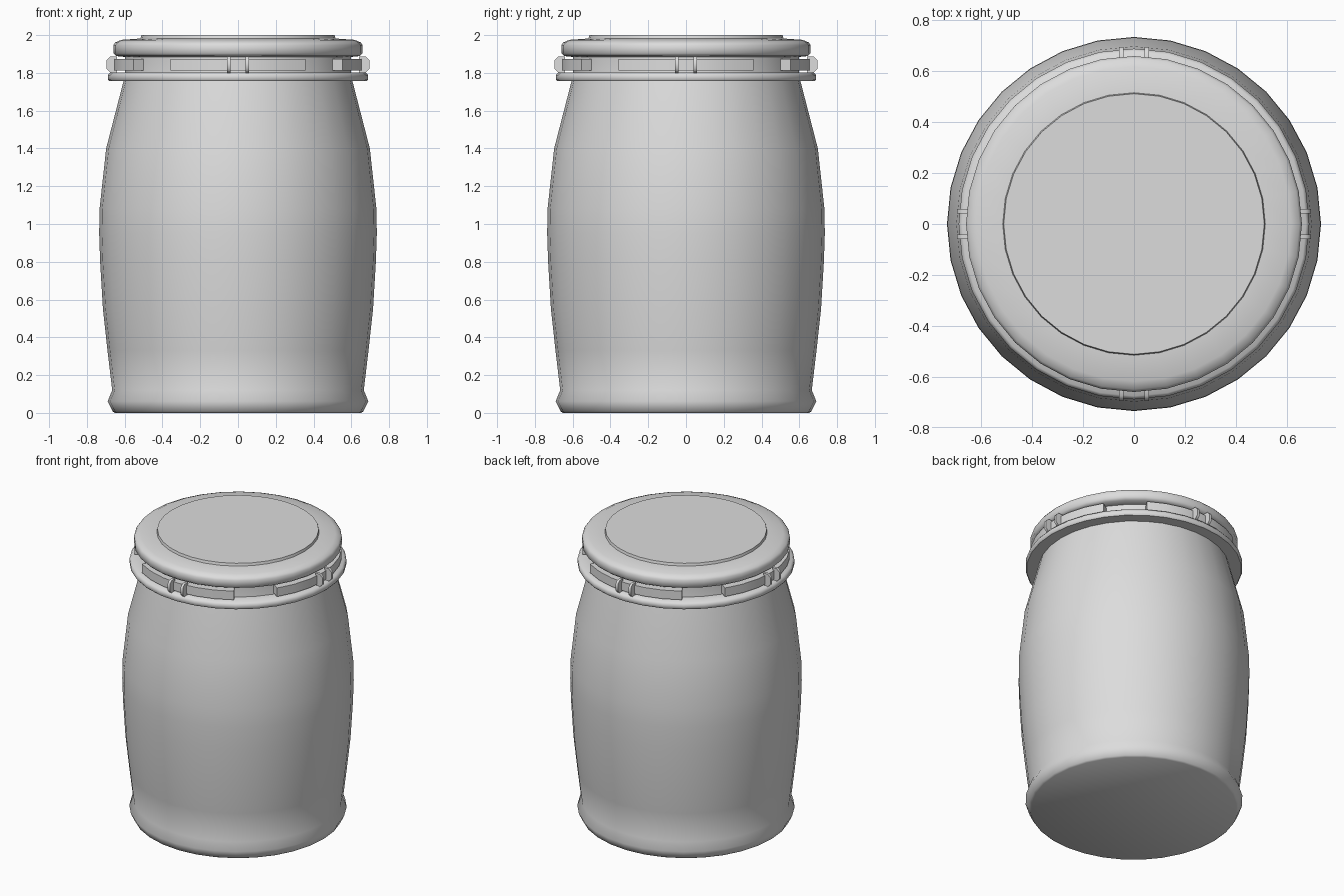
import bpy
import bmesh
from math import sin, cos, pi, radians

if "Cube" in bpy.data.objects:
    bpy.data.objects.remove(bpy.data.objects["Cube"], do_unlink=True)

SIDES = 32

grey = bpy.data.materials.new("light grey plastic")
grey.use_nodes = True
grey.diffuse_color = (0.72, 0.72, 0.72, 1)
grey.node_tree.nodes["Principled BSDF"].inputs["Base Color"].default_value = (0.72, 0.72, 0.72, 1)


def finish(bm, name, angle):
    bmesh.ops.recalc_face_normals(bm, faces=bm.faces)
    mesh = bpy.data.meshes.new(name)
    bm.to_mesh(mesh)
    bm.free()
    mesh.materials.append(grey)
    obj = bpy.data.objects.new(name, mesh)
    bpy.context.collection.objects.link(obj)
    bpy.ops.object.select_all(action="DESELECT")
    obj.select_set(True)
    bpy.context.view_layer.objects.active = obj
    bpy.ops.object.shade_smooth_by_angle(angle=radians(angle))


def skin(bm, a, b, closed):
    """Bridge two matching rows of vertices."""
    for j in range(len(a) if closed else len(a) - 1):
        k = (j + 1) % len(a)
        bm.faces.new((a[j], b[j], b[k], a[k]))


def lathe(name, profile, closed=False, angle=50):
    """Turn a (radius, z) profile about z; open profiles get flat caps."""
    bm = bmesh.new()
    rows = [[bm.verts.new((r * cos(a), r * sin(a), z)) for r, z in profile]
            for a in (2 * pi * i / SIDES for i in range(SIDES))]
    for i in range(SIDES):
        skin(bm, rows[i - 1], rows[i], closed)
    if not closed:
        for end in (0, -1):
            bm.faces.new([row[end] for row in rows])
    finish(bm, name, angle)


def solid(name, rows, angle):
    """Closed bar through matching cross-sections."""
    bm = bmesh.new()
    rows = [[bm.verts.new(p) for p in row] for row in rows]
    for a, b in zip(rows, rows[1:]):
        skin(bm, a, b, True)
    bm.faces.new(rows[0])
    bm.faces.new(rows[-1])
    finish(bm, name, angle)


# Bulging body with a rounded foot and a straight neck
lathe("barrel_body", [
    (0.652, 0), (0.664, 0.008), (0.69, 0.062), (0.666, 0.12), (0.691, 0.33),
    (0.715, 0.55), (0.73, 0.8), (0.735, 0.95), (0.733, 1.08),
    (0.698, 1.4), (0.605, 1.76), (0.597, 1.8), (0.597, 1.89)], angle=70)

# Collar under the locking band
lathe("neck_collar", [
    (0.59, 1.757), (0.682, 1.757), (0.689, 1.766), (0.689, 1.788),
    (0.676, 1.803), (0.59, 1.803)], closed=True, angle=50)

# Lid with a rounded rim and a raised centre disc
lathe("lid", [
    (0.595, 1.884), (0.643, 1.889), (0.66, 1.904), (0.66, 1.947), (0.65, 1.961),
    (0.618, 1.975), (0.516, 1.982), (0.512, 2.0)], angle=55)

# Four locking band pieces, each with two clips
HALF_ARC = radians(32.85)
band = [(0.59, 1.812), (0.659, 1.812), (0.659, 1.873), (0.59, 1.873)]
clip = [(0.64, 1.8), (0.675, 1.8), (0.695, 1.82), (0.695, 1.868),
        (0.675, 1.888), (0.64, 1.888)]
for side, name in enumerate(("left", "back", "right", "front")):
    turn = side * pi / 2
    arc = [turn + HALF_ARC * i / 3 for i in range(-3, 4)]
    solid(name + "_band", [[(r * cos(a), r * sin(a), z) for r, z in band] for a in arc], 30)
    for number, offset in enumerate((-0.05, 0.05)):
        solid(f"{name}_clip_{number + 1}", [
            [(r * cos(turn) - t * sin(turn), r * sin(turn) + t * cos(turn), z) for r, z in clip]
            for t in (offset - 0.009, offset + 0.009)], 50)
